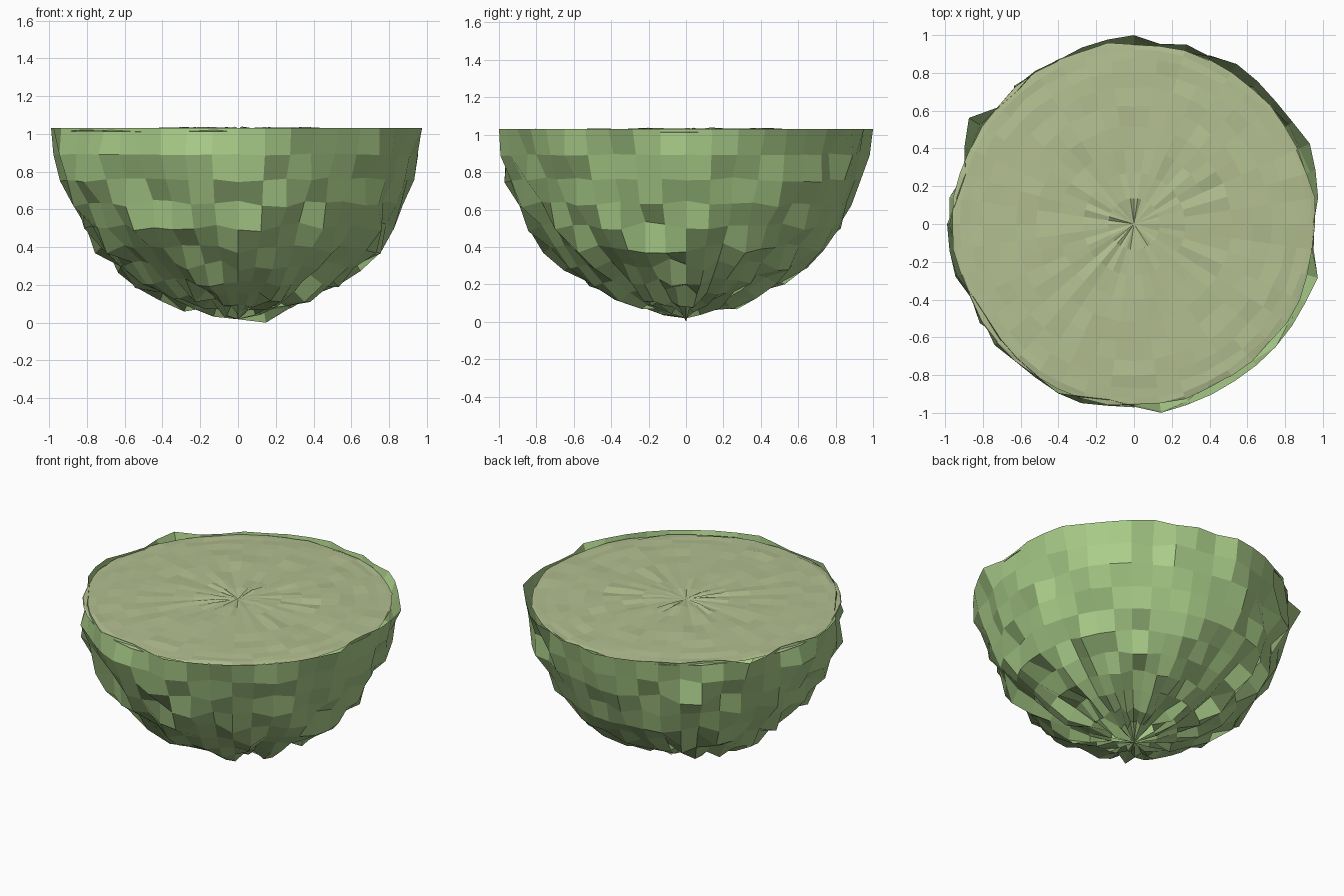
import bpy, bmesh, math, random

if "Cube" in bpy.data.objects:
    bpy.data.objects.remove(bpy.data.objects["Cube"])

SEGS, RINGS = 44, 11      # segments around, rings from rim to pole
RIM_Z = 1.03
random.seed(5)

# Rim outline seen from the top (x, y), counter-clockwise
OUTLINE = [(.98, 0), (.97, .18), (.93, .43), (.8, .58), (.54, .85), (.4, .89), (.28, .95),
           (.15, .97), (0, 1), (-.2, .96), (-.4, .9), (-.6, .75), (-.72, .62), (-.87, .58),
           (-.9, .34), (-.93, .25), (-.99, 0), (-.95, -.26), (-.88, -.4), (-.7, -.63),
           (-.52, -.8), (-.4, -.9), (-.1, -.96), (.15, -1), (.3, -.95), (.55, -.82),
           (.76, -.64), (.9, -.43), (.98, -.27), (.95, -.15)]
OUTLINE = [(math.atan2(y, x) % math.tau, math.hypot(x, y)) for x, y in OUTLINE]
OUTLINE.append((math.tau, OUTLINE[0][1]))


def rim_radius(turn):
    for (a, r), (b, s) in zip(OUTLINE, OUTLINE[1:]):
        if a <= turn <= b:
            return r + (s - r) * (turn - a) / (b - a)
    return OUTLINE[0][1]


def material(name, color):
    mat = bpy.data.materials.new(name)
    mat.diffuse_color = color
    mat.use_nodes = True
    mat.node_tree.nodes["Principled BSDF"].inputs["Base Color"].default_value = mat.diffuse_color
    return mat


def half_sphere(name, point, mat):
    """Polar grid from rim (ring 0) to pole; point(ring, turn) gives a vertex."""
    bm = bmesh.new()
    rings = [[bm.verts.new(point(i, math.tau * j / SEGS)) for j in range(SEGS)]
             for i in range(RINGS)]
    pole = bm.verts.new(point(RINGS, 0))
    for j in range(SEGS):
        k = (j + 1) % SEGS
        for a, b in zip(rings, rings[1:]):
            bm.faces.new((a[j], a[k], b[k], b[j]))
        bm.faces.new((rings[-1][j], rings[-1][k], pole))
    bmesh.ops.recalc_face_normals(bm, faces=bm.faces)
    # open half sphere: make sure faces point outwards
    side = pole.co.z - rings[0][0].co.z
    if sum(f.normal.z * f.calc_area() for f in bm.faces) * side < 0:
        bmesh.ops.reverse_faces(bm, faces=bm.faces)
    mesh = bpy.data.meshes.new(name)
    bm.to_mesh(mesh)
    bm.free()
    mesh.materials.append(mat)
    obj = bpy.data.objects.new(name, mesh)
    bpy.context.collection.objects.link(obj)
    return obj


# Rough outer shell: lower half with radial bumps
def shell_point(ring, turn):
    tilt = math.pi / 2 * ring / RINGS
    r = min(1.012, max(0.915, random.gauss(0.967, 0.026)))
    if ring == 0:
        r = rim_radius(turn)
        if r < 0.985:
            r -= random.uniform(0, 0.035)
    elif ring == RINGS - 1 and turn == 0:
        r = RIM_Z / math.sin(tilt)          # lowest bump stands on the floor
    flat = r * math.cos(tilt)
    return (flat * math.cos(turn), flat * math.sin(turn), RIM_Z - r * math.sin(tilt))


# Nearly flat, slightly uneven filling
def filling_point(ring, turn):
    tilt = math.pi / 2 * ring / RINGS
    flat = random.uniform(0.95, 0.97) * math.cos(tilt)
    z = 1.013 + 0.017 * math.sin(tilt)
    if ring > 0:
        z += random.gauss(0, 0.002 + 0.002 * math.sin(tilt))
    return (flat * math.cos(turn), flat * math.sin(turn), z)


half_sphere("rough_shell", shell_point, material("shell_green", (0.40, 0.61, 0.25, 1)))
half_sphere("flat_filling", filling_point, material("filling_olive", (0.45, 0.52, 0.28, 1)))
